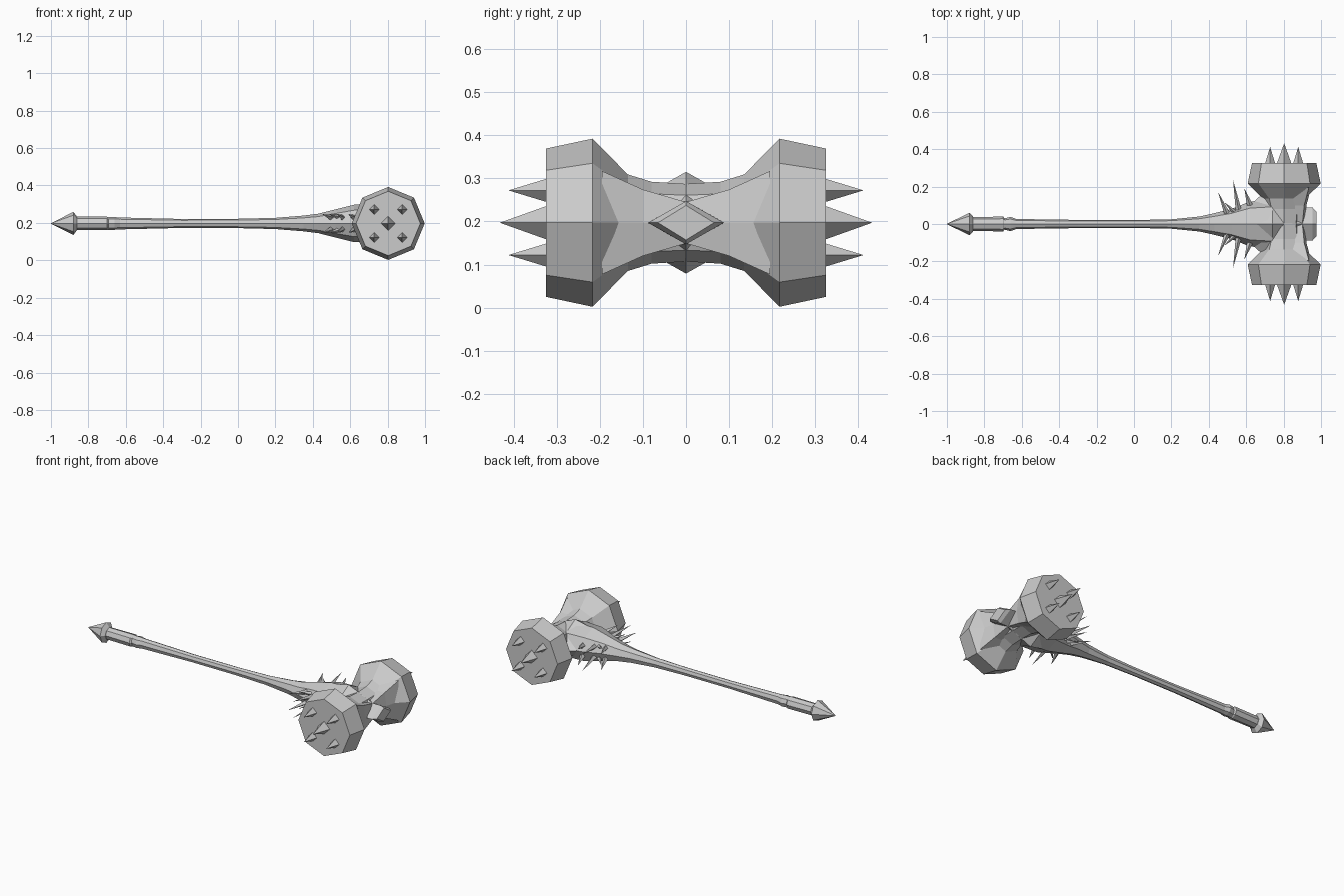
import bpy, bmesh, math
from mathutils import Vector

if "Cube" in bpy.data.objects:
    bpy.data.objects.remove(bpy.data.objects["Cube"])

steel = bpy.data.materials.new("steel grey")
steel.use_nodes = True
GREY = (0.6, 0.6, 0.6, 1)
steel.diffuse_color = GREY
steel.node_tree.nodes["Principled BSDF"].inputs["Base Color"].default_value = GREY

HEAD = Vector((0.803, 0, 0.197))
MID = HEAD.z


def make(name, bm):
    bmesh.ops.remove_doubles(bm, verts=bm.verts, dist=0.0005)
    bmesh.ops.recalc_face_normals(bm, faces=bm.faces)
    mesh = bpy.data.meshes.new(name)
    bm.to_mesh(mesh)
    bm.free()
    mesh.materials.append(steel)
    obj = bpy.data.objects.new(name, mesh)
    bpy.context.collection.objects.link(obj)
    return obj


def loft(name, rings):
    """Skin a list of equal point rings and cap both ends."""
    bm = bmesh.new()
    rows = [[bm.verts.new(p) for p in ring] for ring in rings]
    n = len(rows[0])
    for a, b in zip(rows, rows[1:]):
        for i in range(n):
            j = (i + 1) % n
            bm.faces.new((a[i], a[j], b[j], b[i]))
    bm.faces.new(rows[0])
    bm.faces.new(rows[-1])
    return make(name, bm)


def along_x(name, sections, sides):
    """Sections are (x, half width, half height)."""
    turn = math.tau / sides
    return loft(name, [[(x, w * math.cos(i * turn), MID + h * math.sin(i * turn))
                        for i in range(sides)] for x, w, h in sections])


def along_y(name, sections, side):
    """Octagonal sections (distance, radius) along one side of the head."""
    turn = math.tau / 8
    return loft(name, [[(HEAD.x + r * math.cos(i * turn), side * y, MID + r * math.sin(i * turn))
                        for i in range(8)] for y, r in sections])


def spike(name, base, tip, radius):
    base, tip = Vector(base), Vector(tip)
    axis = (tip - base).normalized()
    u = axis.cross(Vector((0, 0, 1))).normalized() * radius
    v = axis.cross(u)
    bm = bmesh.new()
    ring = [bm.verts.new(base + d) for d in (u, v, -u, -v)]
    point = bm.verts.new(tip)
    for i in range(4):
        bm.faces.new((ring[i], ring[(i + 1) % 4], point))
    bm.faces.new(ring)
    return make(name, bm)


# Shaft: pommel point, grip, ring and flared end
along_x("pommel", [(-1, 0.001, 0.001), (-0.88, 0.06, 0.062), (-0.86, 0.04, 0.035)], 8)
along_x("grip", [(-0.87, 0.036, 0.036), (-0.7, 0.04, 0.036), (-0.69, 0.028, 0.03)], 8)
along_x("grip_ring", [(-0.7, 0.028, 0.034), (-0.66, 0.038, 0.034), (-0.63, 0.027, 0.031)], 8)
along_x("shaft", [(-0.64, 0.027, 0.032), (-0.3, 0.022, 0.024), (0, 0.021, 0.025),
                  (0.2, 0.025, 0.03), (0.35, 0.04, 0.042), (0.43, 0.058, 0.052),
                  (0.52, 0.08, 0.075), (0.62, 0.12, 0.1), (0.74, 0.13, 0.1)], 8)

# Ridged centre body with a pointed collar and a crystal on the end
along_x("head_centre", [(0.52, 0.002, 0.04), (0.62, 0.1, 0.092),
                        (0.74, 0.21, 0.118), (0.905, 0.05, 0.048)], 4)
along_x("end_crystal", [(0.85, 0.09, 0.05), (0.955, 0.088, 0.05), (0.975, 0.065, 0.04)], 4)
loft("collar_tip", [[(x, y, z) for y, z in ((w, low), (0, high), (-w, low))]
                    for x, w, low, high in ((0.49, 0.002, 0.235, 0.24), (0.62, 0.09, 0.2, 0.29),
                                            (0.74, 0.12, 0.2, 0.313))])

for side, label in ((1, "back"), (-1, "front")):
    # Hammer face and the neck behind it
    along_y(label + "_hammer", [(0, 0.09), (0.08, 0.095), (0.135, 0.112),
                                (0.217, 0.195), (0.325, 0.172)], side)
    # Flaring cheek plate on the outer end
    loft(label + "_cheek", [[(HEAD.x, y * side, MID - h), (x, y * side, MID - h),
                             (x + 0.012, y * side, MID), (x, y * side, MID + h),
                             (HEAD.x, y * side, MID + h)]
                            for y, x, h in ((0, 0.9, 0.048), (0.1, 0.91, 0.077),
                                            (0.195, 0.935, 0.12))])
    # Spikes on the striking face
    face = 0.32 * side
    spike(label + "_main_spike", (HEAD.x, face, MID), (HEAD.x, 0.432 * side, MID), 0.04)
    for dx in (-0.075, 0.075):
        for dz in (-0.075, 0.075):
            spike(label + "_small_spike", (HEAD.x + dx, face, MID + dz),
                  (HEAD.x + dx, 0.412 * side, MID + dz), 0.028)
    # Thorns fanning out of the flared shaft
    for dz in (-1, 1):
        for x, y, tx, ty in ((0.5, 0.05, 0.45, 0.17), (0.56, 0.07, 0.53, 0.235),
                             (0.55, 0.05, 0.485, 0.115), (0.62, 0.1, 0.59, 0.19)):
            spike(label + "_thorn", (x, y * side, MID + 0.03 * dz),
                  (tx, ty * side, MID + 0.05 * dz), 0.016)
